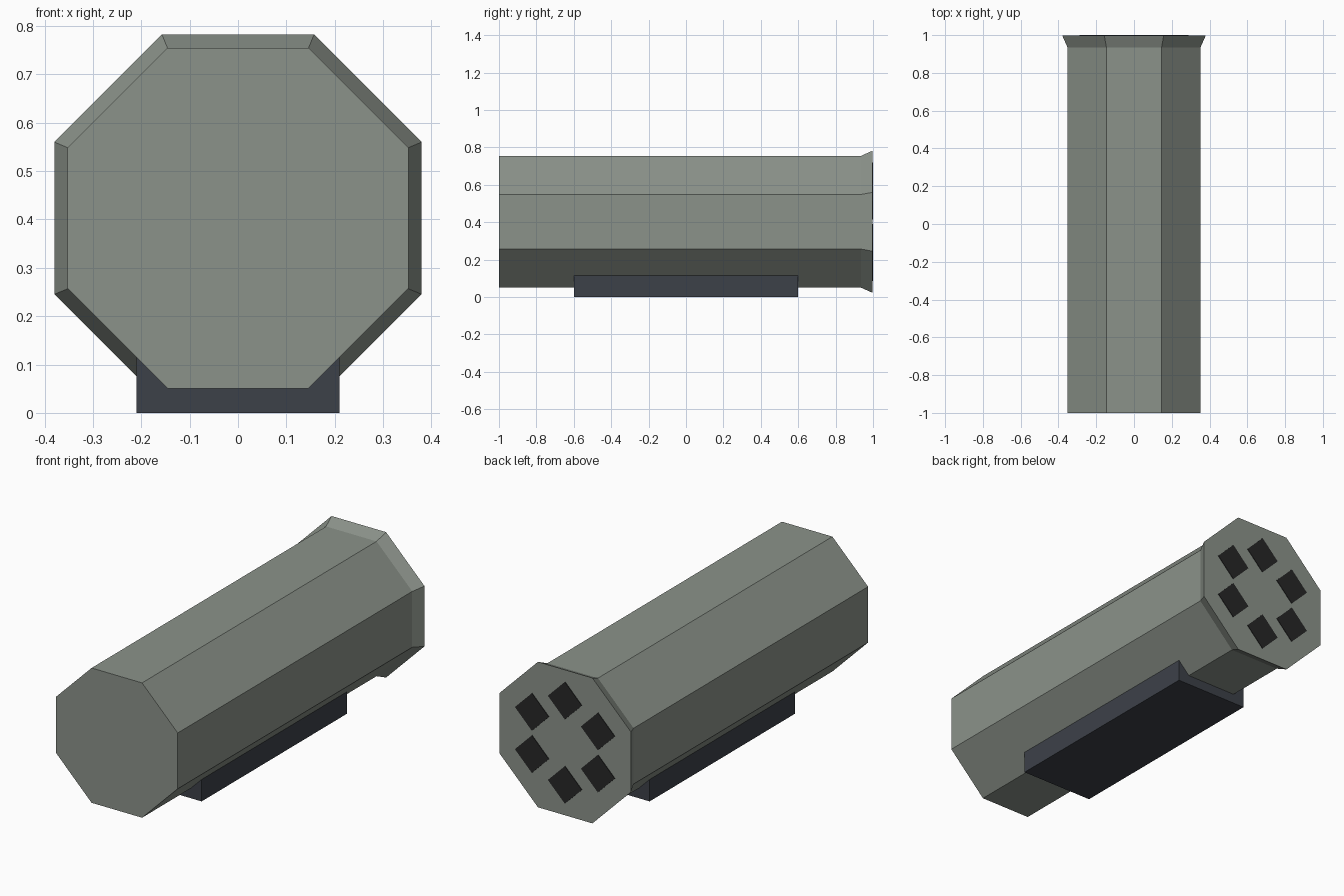
import bpy, bmesh
from math import pi, cos, sin
from mathutils import Matrix

cube = bpy.data.objects.get("Cube")
if cube:
    bpy.data.objects.remove(cube, do_unlink=True)

AXIS_Z = 0.4025     # height of the barrel axis
BACK = 0.997        # plane of the flared back face


def material(name, color):
    m = bpy.data.materials.new(name)
    m.use_nodes = True
    rgba = (*color, 1)
    m.diffuse_color = rgba
    m.node_tree.nodes["Principled BSDF"].inputs["Base Color"].default_value = rgba
    return m


def add_object(name, bm, mat):
    bmesh.ops.recalc_face_normals(bm, faces=bm.faces)
    mesh = bpy.data.meshes.new(name)
    bm.to_mesh(mesh)
    bm.free()
    mesh.materials.append(mat)
    obj = bpy.data.objects.new(name, mesh)
    bpy.context.collection.objects.link(obj)
    return obj


def prism(name, sides, rings, center, mat, turn=0):
    """Capped prism along y through (y, radius) rings."""
    bm = bmesh.new()
    loops = []
    for y, r in rings:
        angles = [turn + 2 * pi * i / sides for i in range(sides)]
        loops.append([bm.verts.new((center[0] + r * cos(a), y, center[1] + r * sin(a)))
                      for a in angles])
    for a, b in zip(loops, loops[1:]):
        for i in range(sides):
            j = (i + 1) % sides
            bm.faces.new((a[i], a[j], b[j], b[i]))
    bm.faces.new(loops[0])
    bm.faces.new(loops[-1])
    return add_object(name, bm, mat)


grey_green = material("grey green", (0.26, 0.29, 0.255))
dark_slate = material("dark slate", (0.046, 0.052, 0.066))
near_black = material("near black", (0.02, 0.02, 0.02))

# Octagonal barrel with a flared back rim
prism("barrel", 8, [(-1, 0.381), (0.935, 0.381), (BACK, 0.411)],
      (0, AXIS_Z), grey_green, pi / 8)

# Ring of diamond ports on the back face
for k in range(6):
    a = pi / 2 + k * pi / 3
    prism(f"port_{k + 1}", 4, [(BACK - 0.003, 0.098), (1, 0.098)],
          (0.22 * cos(a), AXIS_Z + 0.22 * sin(a)), near_black)

# Mounting block under the barrel
bm = bmesh.new()
bmesh.ops.create_cube(bm, size=1, matrix=Matrix.Translation((0, 0, 0.06))
                      @ Matrix.Diagonal((0.42, 1.2, 0.12, 1)))
add_object("mounting_block", bm, dark_slate)
